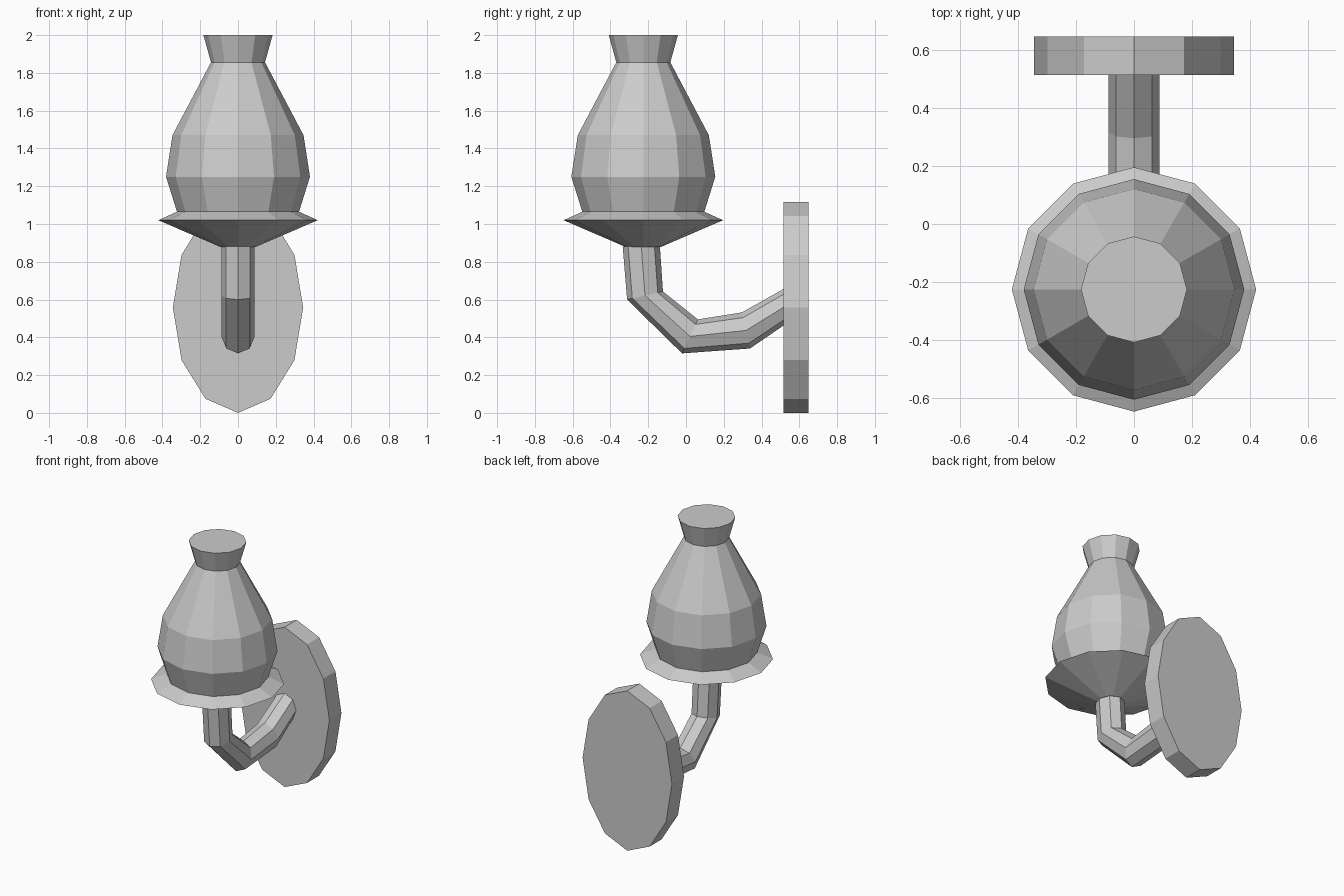
import bpy, bmesh
from math import sin, cos, pi
from mathutils import Vector

cube = bpy.data.objects.get("Cube")
if cube:
    bpy.data.objects.remove(cube, do_unlink=True)

grey = bpy.data.materials.new("plain grey")
grey.use_nodes = True
colour = (0.6, 0.6, 0.6, 1)
grey.diffuse_color = colour
grey.node_tree.nodes["Principled BSDF"].inputs["Base Color"].default_value = colour


def loft(name, rings):
    """Skin a list of rings (lists of points) and cap both ends."""
    bm = bmesh.new()
    loops = [[bm.verts.new(p) for p in ring] for ring in rings]
    for a, b in zip(loops, loops[1:]):
        for i in range(len(a)):
            j = (i + 1) % len(a)
            bm.faces.new((a[i], a[j], b[j], b[i]))
    bm.faces.new(loops[0])
    bm.faces.new(loops[-1])
    bmesh.ops.recalc_face_normals(bm, faces=bm.faces)
    mesh = bpy.data.meshes.new(name)
    bm.to_mesh(mesh)
    bm.free()
    mesh.materials.append(grey)
    obj = bpy.data.objects.new(name, mesh)
    bpy.context.collection.objects.link(obj)


def ellipse(centre, u, v, sides):
    """Ring of points around centre, spanned by half-axes u and v."""
    angles = [2 * pi * i / sides for i in range(sides)]
    return [Vector(centre) + Vector(u) * cos(a) + Vector(v) * sin(a) for a in angles]


def lathe(name, profile):
    loft(name, [ellipse((0, -0.226, z), (r, 0, 0), (0, r, 0), 12) for r, z in profile])


# Glass shade and the dish that carries it
lathe("lamp_shade", [(0.323, 1.065), (0.381, 1.25), (0.347, 1.47),
                     (0.143, 1.856), (0.183, 2.0)])
lathe("shade_dish", [(0.09, 0.877), (0.422, 1.02), (0.323, 1.065)])

# Bent arm: outer and inner (y, z) points of each bend
bends = [((-0.335, 0.88), (-0.138, 0.88)),
         ((-0.312, 0.60), (-0.122, 0.643)),
         ((-0.021, 0.315), (0.063, 0.495)),
         ((0.339, 0.341), (0.296, 0.532)),
         ((0.52, 0.465), (0.52, 0.658))]
rings = []
for outer, inner in bends:
    o, i = Vector((0, *outer)), Vector((0, *inner))
    rings.append(ellipse((o + i) / 2, (0.088, 0, 0), (i - o) / 2, 8))
loft("bracket_arm", rings)

# Oval wall plate
loft("wall_plate", [ellipse((0, y, 0.558), (0.345, 0, 0), (0, 0, 0.558), 12)
                    for y in (0.515, 0.648)])
